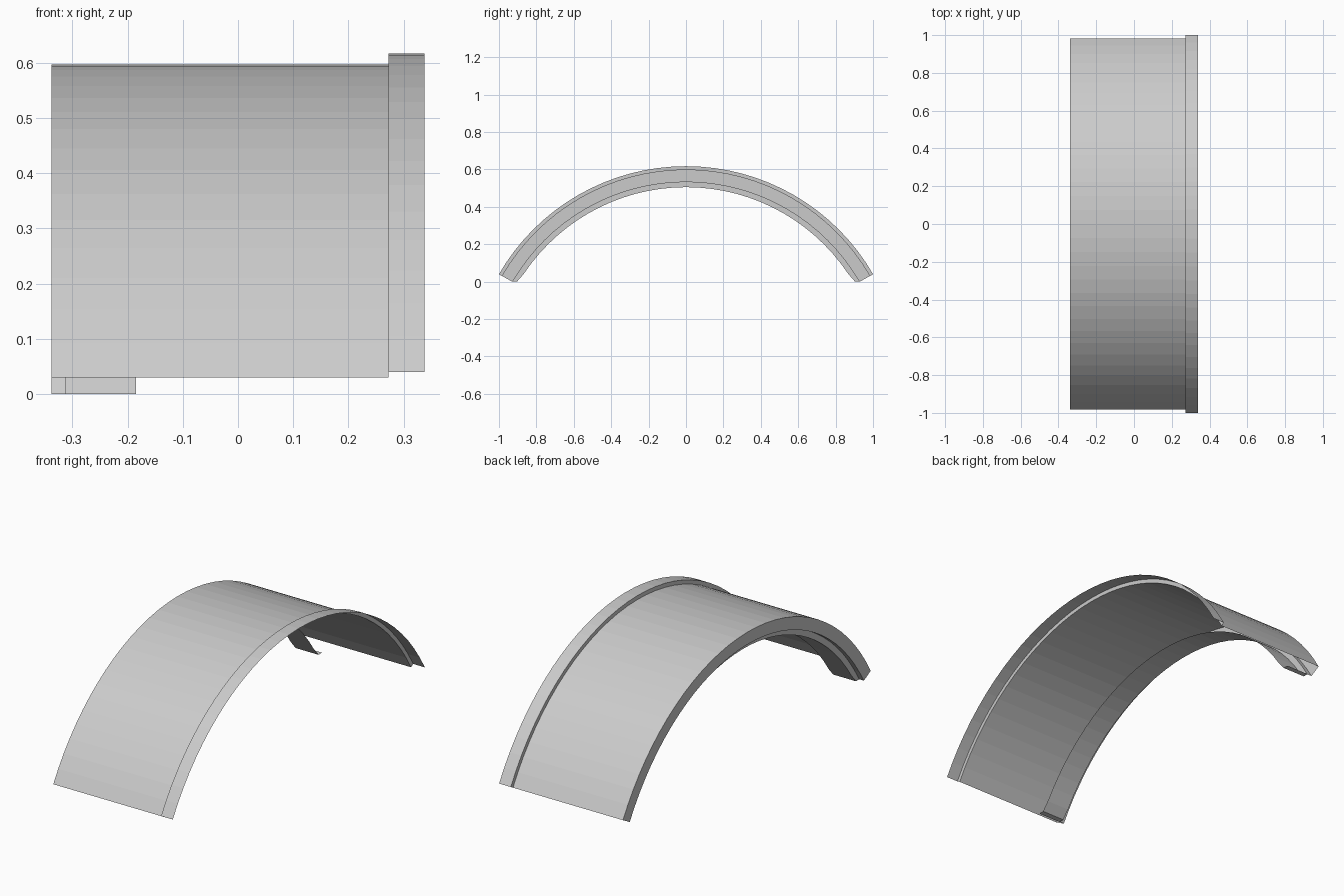
import bpy
import math

if "Cube" in bpy.data.objects:
    bpy.data.objects.remove(bpy.data.objects["Cube"])

CENTRE_Z = -0.538      # arch axis height
HALF_ANGLE = math.radians(60)
SEGMENTS = 32


def add_mesh(name, verts, faces):
    mesh = bpy.data.meshes.new(name)
    mesh.from_pydata(verts, [], faces)
    mesh.update()
    obj = bpy.data.objects.new(name, mesh)
    bpy.context.collection.objects.link(obj)
    return obj


def arch_sheet(name, profile):
    """Sweep an open (x, radius) profile around the arch axis; feet are flattened at z = 0."""
    verts, faces = [], []
    n = len(profile)
    for i in range(SEGMENTS + 1):
        a = -HALF_ANGLE + 2 * HALF_ANGLE * i / SEGMENTS
        for x, r in profile:
            verts.append((x, r * math.sin(a), max(0.0, CENTRE_Z + r * math.cos(a))))
    for i in range(SEGMENTS):
        for j in range(n - 1):
            p = i * n + j
            faces.append((p, p + n, p + n + 1, p + 1))
    return add_mesh(name, verts, faces)


# Thin outer panel: raised flange, step, main skin and the end rim turned inward
arch_sheet("arched_panel", [(0.338, 1.155), (0.273, 1.155), (0.273, 1.135),
                            (-0.338, 1.135), (-0.338, 1.073)])

# Inner lip: ledge, second step and inset band
arch_sheet("inner_lip", [(-0.338, 1.073), (-0.312, 1.073),
                         (-0.312, 1.043), (-0.185, 1.043)])

# Flat feet closing the underside of the lip at both ends
y_in, y_out = 0.903, 0.931
for side, label in ((-1, "front"), (1, "back")):
    quad = [(-0.312, side * y_in, 0), (-0.185, side * y_in, 0),
            (-0.185, side * y_out, 0), (-0.312, side * y_out, 0)]
    add_mesh(label + "_foot", quad, [(0, 1, 2, 3) if side < 0 else (3, 2, 1, 0)])
